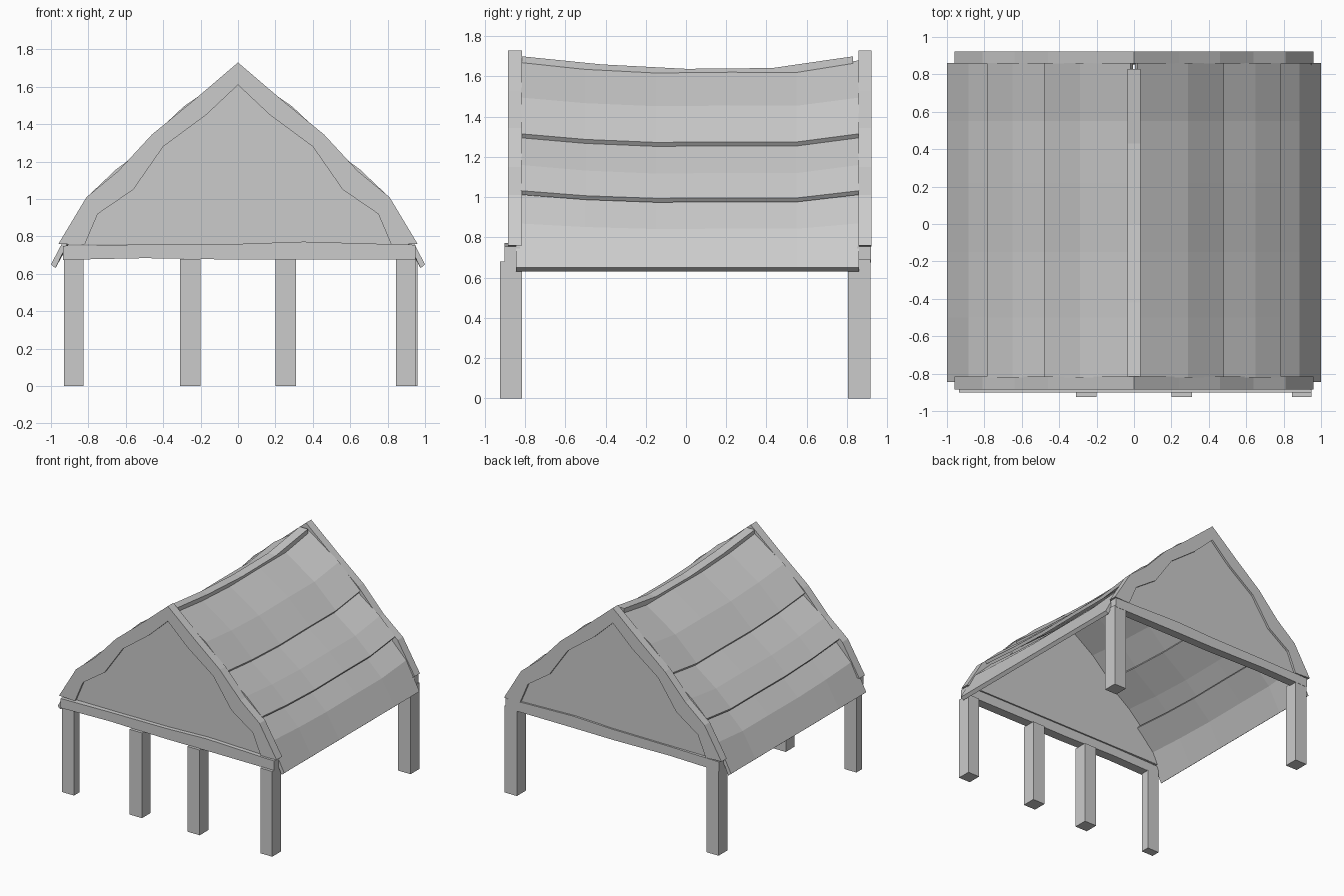
import bpy, bmesh

if "Cube" in bpy.data.objects:
    bpy.data.objects.remove(bpy.data.objects["Cube"])


def loft(name, rings):
    """Closed solid made by bridging equal-sized rings of points."""
    bm = bmesh.new()
    vs = [[bm.verts.new(p) for p in r] for r in rings]
    n = len(rings[0])
    for a, b in zip(vs, vs[1:]):
        for i in range(n):
            j = (i + 1) % n
            bm.faces.new((a[i], a[j], b[j], b[i]))
    bm.faces.new(vs[0])
    bm.faces.new(vs[-1])
    bmesh.ops.recalc_face_normals(bm, faces=bm.faces)
    me = bpy.data.meshes.new(name)
    bm.to_mesh(me)
    bm.free()
    ob = bpy.data.objects.new(name, me)
    bpy.context.collection.objects.link(ob)
    return ob


def box(name, x0, x1, y0, y1, z0, z1):
    return loft(name, [[(x0, y0, z), (x1, y0, z), (x1, y1, z), (x0, y1, z)] for z in (z0, z1)])


def prism(name, outline, y0, y1):
    return loft(name, [[(x, y, z) for x, z in outline] for y in (y0, y1)])


def mirror_x(outline):
    return outline + [(-x, z) for x, z in reversed(outline) if x > 0]


# Posts: four in front, two behind
for i, (x0, x1, y0, y1) in enumerate([
        (-0.93, -0.825, -0.89, -0.82), (-0.31, -0.2, -0.925, -0.815),
        (0.2, 0.31, -0.925, -0.815), (0.845, 0.95, -0.925, -0.815)]):
    box(f"front_post_{i + 1}", x0, x1, y0, y1, 0, 0.68)
for side, x0, x1 in (("left", -0.93, -0.825), ("right", 0.85, 0.96)):
    box(f"back_post_{side}", x0, x1, 0.805, 0.918, 0, 0.69)

# Slightly uneven tie beams below the gables
for name, y0, y1 in (("front_beam", -0.902, -0.825), ("back_beam", 0.85, 0.92)):
    loft(name, [[(x, y0, zb), (x, y1, zb), (x, y1, zt), (x, y0, zt)] for x, zb, zt in (
        (-0.935, 0.675, 0.75), (-0.5, 0.684, 0.757), (0, 0.676, 0.76),
        (0.35, 0.678, 0.772), (0.95, 0.678, 0.755))])

# Gables: raised bargeboards around a recessed infill panel
outer = [(0, 1.73), (0.24, 1.525), (0.46, 1.345), (0.64, 1.15), (0.81, 1.01), (0.96, 0.76)]
inner = [(0, 1.61), (0.17, 1.45), (0.40, 1.28), (0.56, 1.05), (0.75, 0.92), (0.82, 0.755)]
infill = mirror_x([((a + c) / 2, (b + d) / 2) for (a, b), (c, d) in zip(outer, inner)])
for name, s, face, back in (("front", -1, 0.885, 0.815), ("back", 1, 0.923, 0.857)):
    for side, m in (("left", -1), ("right", 1)):
        rim = [(m * x, z) for x, z in outer + inner[::-1]]
        prism(f"{name}_bargeboard_{side}", rim, s * face, s * back)
    prism(f"{name}_gable_infill", infill, s * (face - 0.017), s * (back - 0.002))

# Sagging, overlapping roof courses; each point is (x, z at mid length, sag)
ys = [-0.82, -0.5, -0.15, 0.22, 0.55, 0.86]
sag = [1.0, 0.38, 0.05, 0.12, 0.1, 1.0]
courses = {
    "lower": [(0.99, 0.65, 0.0), (0.885, 0.84, 0.03), (0.73, 0.985, 0.04)],
    "middle": [(0.785, 0.992, 0.04), (0.65, 1.115, 0.045), (0.43, 1.275, 0.045)],
    "upper": [(0.48, 1.27, 0.045), (0.29, 1.45, 0.045), (0.02, 1.625, 0.055)],
}
for name, prof in courses.items():
    for side, m in (("left", -1), ("right", 1)):
        rings = []
        for k, (y, f) in enumerate(zip(ys, sag)):
            if name == "lower" and k == 0:
                y = -0.845
            top = [(m * (x + (0.01 if x == 0.99 else 0)), y, z + s * f) for x, z, s in prof]
            low = [(m * (x - 0.014), y, z + s * f - 0.02) for x, z, s in prof]
            rings.append(top + low[::-1])
        loft(f"roof_{name}_{side}", rings)

# Sagging ridge beam showing between the upper courses
loft("ridge_beam", [[(-0.036, y, z - 0.06), (0.036, y, z - 0.06), (0.036, y, z), (-0.036, y, z)]
                    for y, z in ((-0.815, 1.7), (-0.42, 1.66), (0, 1.638), (0.43, 1.642), (0.83, 1.7))])
